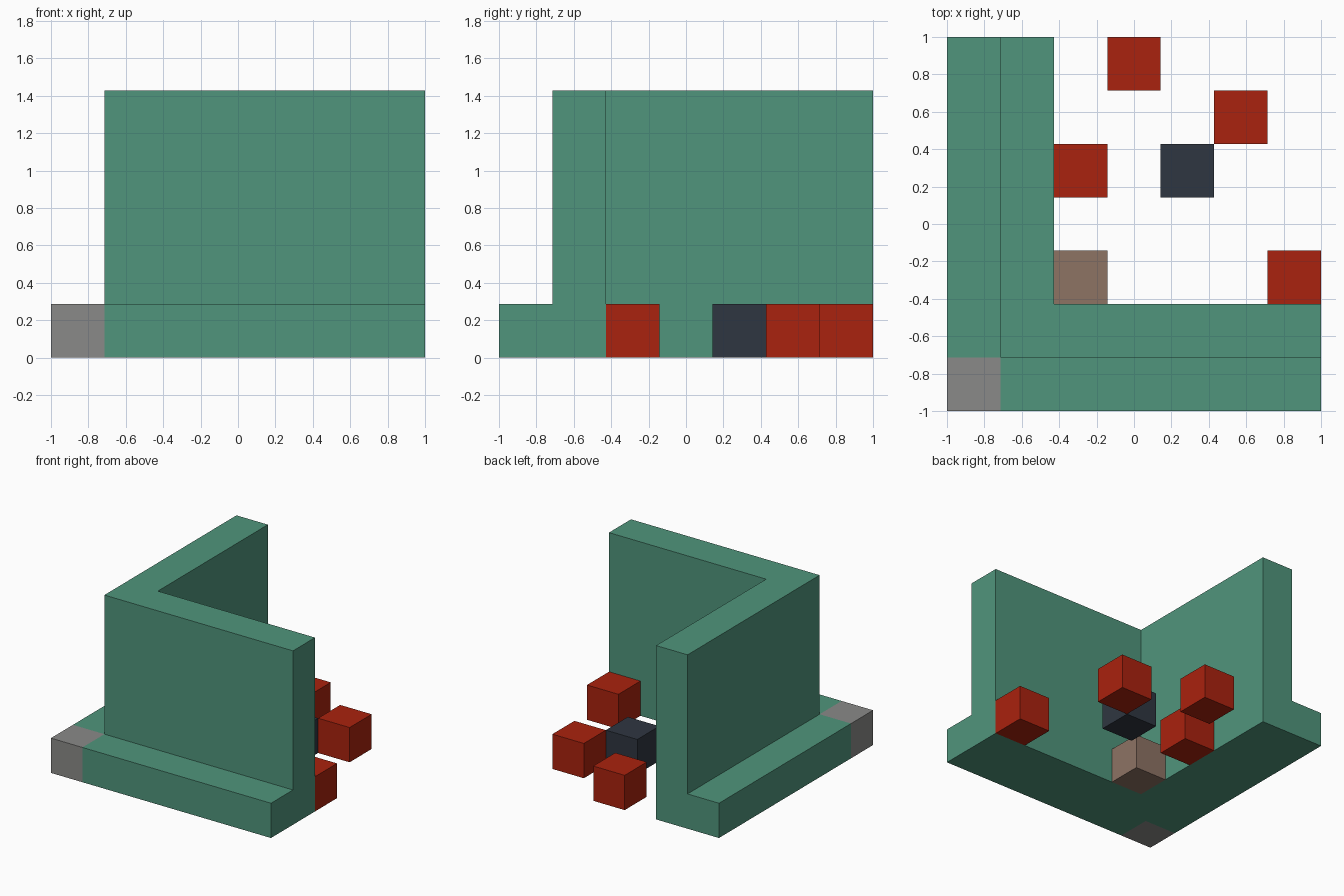
import bpy
import bmesh
from mathutils import Matrix

cube = bpy.data.objects.get("Cube")
if cube:
    bpy.data.objects.remove(cube)

GRID = 7
U = 2 / GRID  # size of one block


def material(name, rgb):
    linear = [((c / 255 + 0.055) / 1.055) ** 2.4 for c in rgb]
    mat = bpy.data.materials.new(name)
    mat.use_nodes = True
    mat.diffuse_color = (*linear, 1)
    mat.node_tree.nodes["Principled BSDF"].inputs["Base Color"].default_value = (*linear, 1)
    return mat


green = material("green", (80, 149, 124))
red = material("red", (170, 34, 14))
navy = material("dark slate", (47, 54, 65))
tan = material("tan", (141, 115, 100))
grey = material("grey", (138, 138, 136))


def add_object(name, bm, mats):
    bmesh.ops.recalc_face_normals(bm, faces=bm.faces)
    mesh = bpy.data.meshes.new(name)
    bm.to_mesh(mesh)
    bm.free()
    for mat in mats:
        mesh.materials.append(mat)
    obj = bpy.data.objects.new(name, mesh)
    bpy.context.collection.objects.link(obj)


def raise_faces(bm, faces, blocks):
    """Extrude faces upward and return the new top faces."""
    result = bmesh.ops.extrude_face_region(bm, geom=faces)["geom"]
    verts = [g for g in result if isinstance(g, bmesh.types.BMVert)]
    bmesh.ops.translate(bm, verts=verts, vec=(0, 0, blocks * U))
    return [g for g in result if isinstance(g, bmesh.types.BMFace)]


# Stepped corner wall: L-shaped base, with an L-shaped wall on its inner strip
bm = bmesh.new()
breaks = [0, 1, 2, GRID]
points = [[bm.verts.new((x * U - 1, y * U - 1, 0)) for y in breaks] for x in breaks]
base = []
for i in range(3):
    for j in range(3):
        if min(i, j) < 2:
            base.append(bm.faces.new((points[i][j], points[i + 1][j],
                                      points[i + 1][j + 1], points[i][j + 1])))
top = raise_faces(bm, base, 1)
edge = U - 1
wall = [f for f in top if min(f.calc_center_median().xy) > edge]
raise_faces(bm, wall, 4)
# Bottom faces survive only if the extrusion kept them
if not any(f.calc_center_median().z < 0.001 for f in bm.faces):
    bmesh.ops.holes_fill(bm, edges=bm.edges)
for face in bm.faces:
    c = face.calc_center_median()
    face.material_index = int(c.x < edge and c.y < edge)
# Remove any face left hidden beneath the raised wall
hidden = [f for f in bm.faces
          if abs(f.calc_center_median().z - U) < 0.001
          and min(f.calc_center_median().xy) > edge]
bmesh.ops.delete(bm, geom=hidden, context="FACES_ONLY")
add_object("stepped_corner_wall", bm, [green, grey])


# Loose cubes in the court
def block(name, x, y, mat):
    bm = bmesh.new()
    centre = Matrix.Translation(((x + 0.5) * U - 1, (y + 0.5) * U - 1, U / 2))
    bmesh.ops.create_cube(bm, size=U, matrix=centre)
    add_object(name, bm, [mat])


block("back_red_block", 3, 6, red)
block("left_red_block", 5, 5, red)
block("middle_red_block", 2, 4, red)
block("front_red_block", 6, 2, red)
block("dark_block", 4, 4, navy)
block("tan_block", 2, 2, tan)
